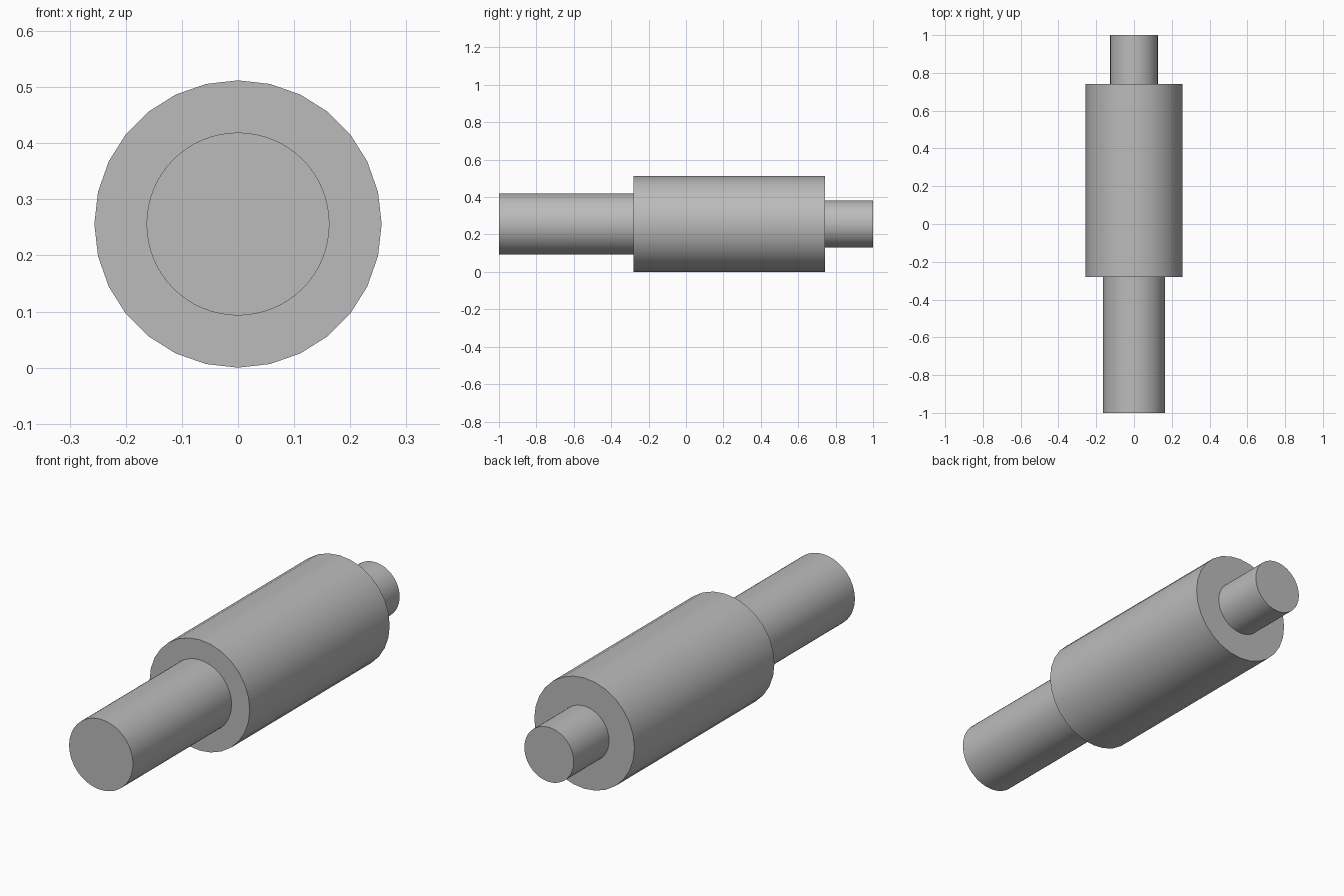
import bpy
import math

default = bpy.data.objects.get("Cube")
if default:
    bpy.data.objects.remove(default, do_unlink=True)

AXIS_HEIGHT = 0.256

# Single plain grey finish
grey = bpy.data.materials.new("plain grey")
grey.use_nodes = True
colour = (0.5, 0.5, 0.5, 1)
grey.diffuse_color = colour
grey.node_tree.nodes["Principled BSDF"].inputs["Base Color"].default_value = colour


def shaft_section(name, radius, y_start, y_end, sides):
    """Smooth cylinder with sharp flat ends, lying along y."""
    bpy.ops.mesh.primitive_cylinder_add(
        vertices=sides, radius=radius, depth=y_end - y_start,
        location=(0, (y_start + y_end) / 2, AXIS_HEIGHT),
        rotation=(math.pi / 2, 0, 0))
    section = bpy.context.object
    section.name = name
    section.data.materials.append(grey)
    bpy.ops.object.shade_smooth_by_angle(angle=math.radians(30))


# Stepped roller: long front journal, wide barrel, short rear journal
shaft_section("front_journal", 0.163, -1.0, -0.28, 64)
shaft_section("roller_barrel", 0.256, -0.28, 0.742, 28)
shaft_section("rear_journal", 0.126, 0.742, 1.0, 64)
